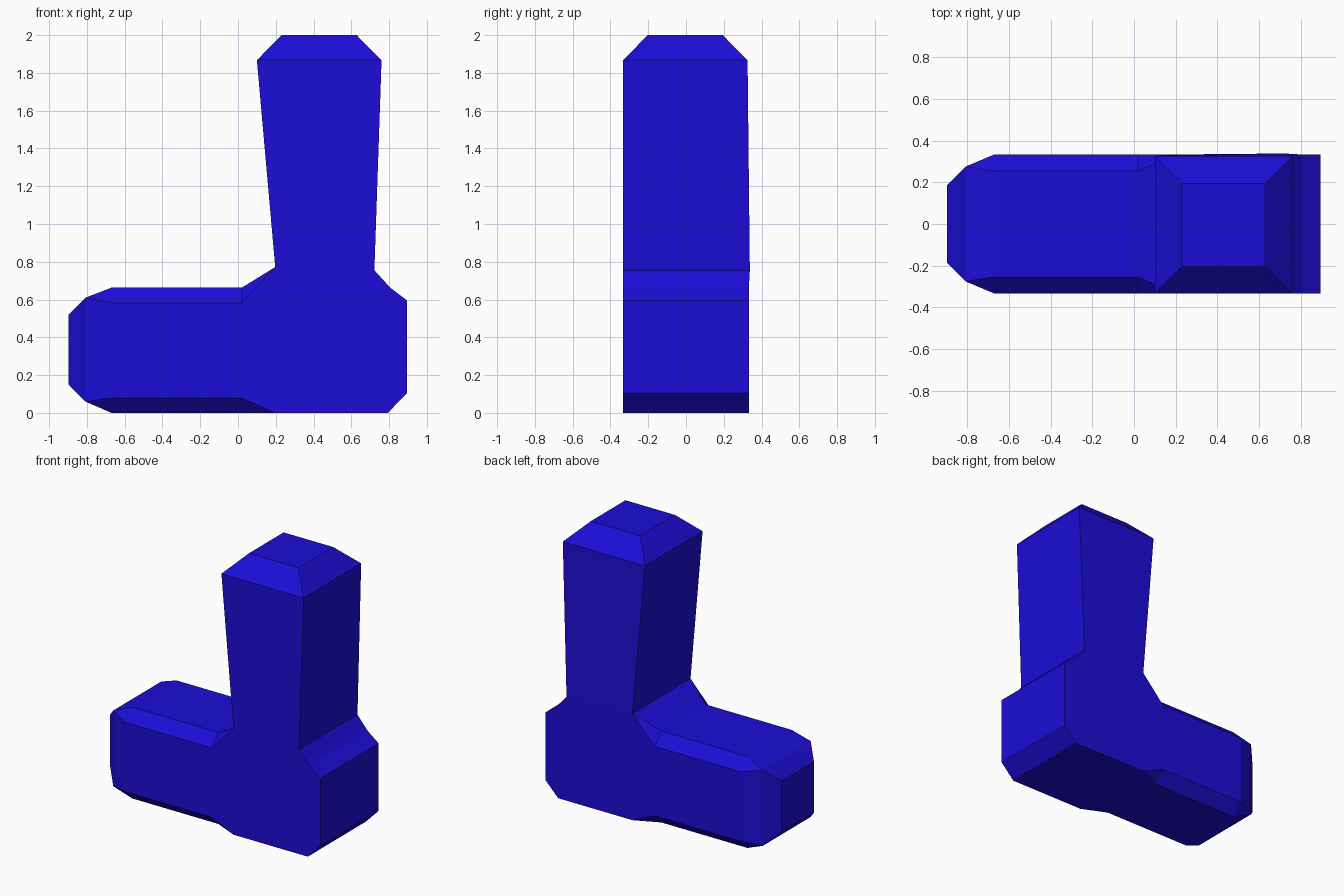
import bpy, bmesh

if "Cube" in bpy.data.objects:
    bpy.data.objects.remove(bpy.data.objects["Cube"])

HALF = 0.333  # half width of the boot


def finish(bm, name, mat):
    bmesh.ops.remove_doubles(bm, verts=bm.verts, dist=0.0005)
    bmesh.ops.dissolve_degenerate(bm, edges=bm.edges, dist=0.0005)
    bmesh.ops.recalc_face_normals(bm, faces=bm.faces)
    mesh = bpy.data.meshes.new(name)
    bm.to_mesh(mesh)
    bm.free()
    mesh.materials.append(mat)
    obj = bpy.data.objects.new(name, mesh)
    bpy.context.collection.objects.link(obj)


def loft(bm, rings):
    """Join consecutive rings of vertices with side faces."""
    for a, b in zip(rings, rings[1:]):
        for i in range(len(a)):
            j = (i + 1) % len(a)
            bm.faces.new((a[i], a[j], b[j], b[i]))


def foot_ring(bm, x, w, z0, z1, c):
    """Rectangle across the foot with its four corners cut by c."""
    pts = [(-w, z0 + c), (-w + c, z0), (w - c, z0), (w, z0 + c),
           (w, z1 - c), (w - c, z1), (-w + c, z1), (-w, z1 - c)]
    return [bm.verts.new((x, y, z)) for y, z in pts]


def leg_ring(bm, x0, x1, y0, y1, z0, z1):
    """Rectangle around the leg; z may differ at the toe and heel sides."""
    return [bm.verts.new(p) for p in
            ((x0, y0, z0), (x1, y0, z1), (x1, y1, z1), (x0, y1, z0))]


blue = bpy.data.materials.new("boot_blue")
blue.diffuse_color = (0.012, 0.004, 0.68, 1)
blue.use_nodes = True
blue.node_tree.nodes["Principled BSDF"].inputs["Base Color"].default_value = blue.diffuse_color

bm = bmesh.new()

# Foot: toe cap, bevelled middle, flare into the heel
foot = [foot_ring(bm, *s) for s in (
    (-0.897, 0.185, 0.15, 0.52, 0.0),
    (-0.808, 0.275, 0.06, 0.61, 0.0),
    (-0.67, HALF, 0.0, 0.663, 0.08),
    (0.02, HALF, 0.0, 0.663, 0.08),
    (0.197, HALF, 0.0, 0.772, 0.0))]
loft(bm, foot)
bm.faces.new(foot[0])

# Heel: side profile extruded across the width, open to foot and leg
profile = [(0.197, 0.0), (0.793, 0.0), (0.895, 0.105), (0.895, 0.595),
           (0.806, 0.663), (0.722, 0.755), (0.197, 0.772)]
sides = []
for s in (-1, 1):
    side = [bm.verts.new((x, s * HALF, z)) for x, z in profile]
    side[5].co.y = -HALF if s < 0 else 0.338
    bm.faces.new(side)
    sides.append(side)
for i in range(5):
    bm.faces.new((sides[0][i], sides[0][i + 1], sides[1][i + 1], sides[1][i]))

# Leg: flares upward, then a bevelled top
leg = [leg_ring(bm, 0.197, 0.722, -HALF, HALF, 0.772, 0.755),
       leg_ring(bm, 0.10, 0.76, -HALF, 0.326, 1.867, 1.867),
       leg_ring(bm, 0.23, 0.628, -0.203, 0.194, 2.0, 2.0)]
leg[0][2].co.y = 0.338
loft(bm, leg)
bm.faces.new(leg[-1])

finish(bm, "boot", blue)
